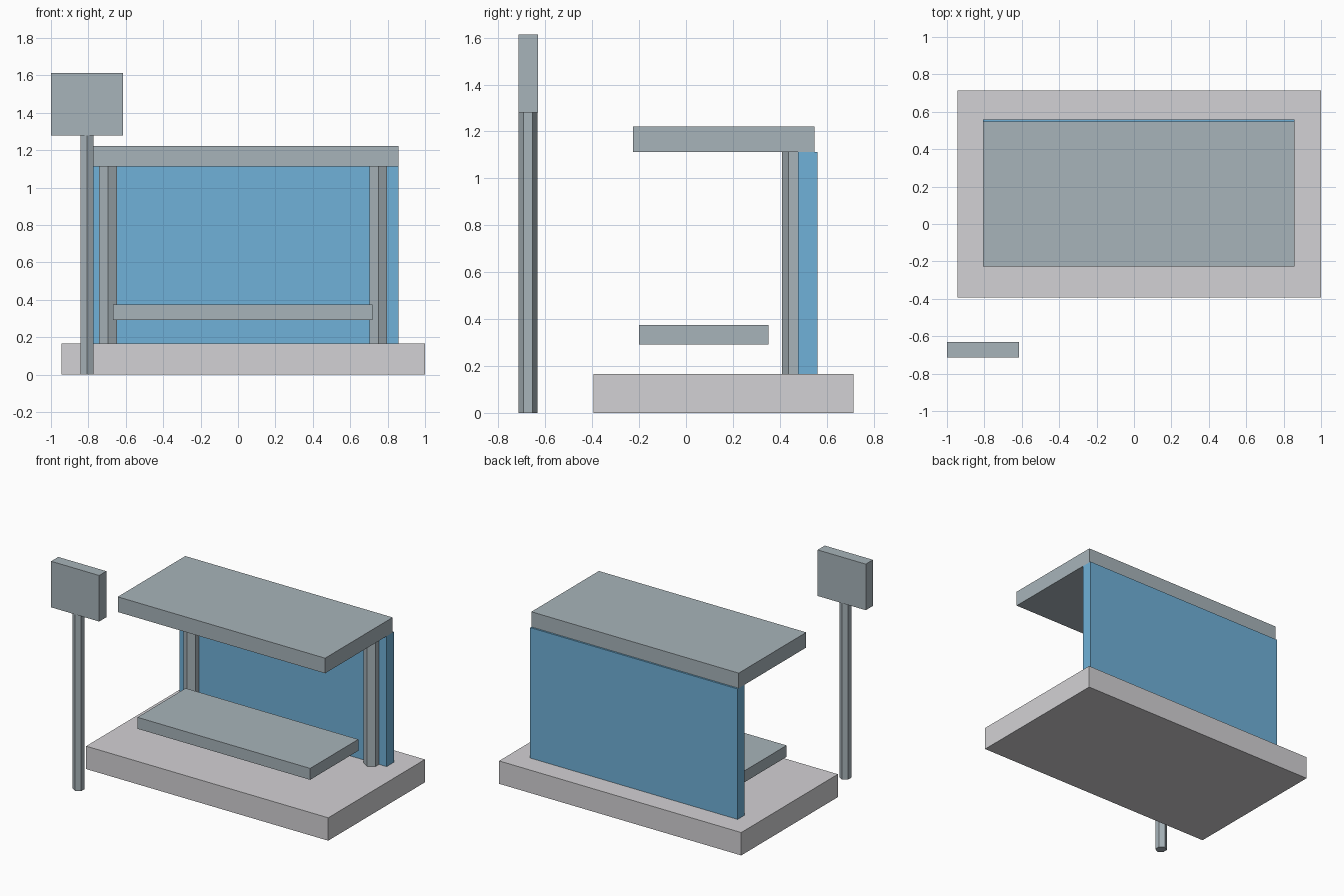
import bpy
import math

# Remove the default cube only
default = bpy.data.objects.get("Cube")
if default:
    bpy.data.objects.remove(default, do_unlink=True)


def make_material(name, rgb):
    mat = bpy.data.materials.new(name)
    mat.use_nodes = True
    color = (*rgb, 1.0)
    mat.diffuse_color = color
    mat.node_tree.nodes["Principled BSDF"].inputs["Base Color"].default_value = color
    return mat


concrete = make_material("concrete grey", (0.65, 0.64, 0.66))
metal = make_material("blue grey metal", (0.39, 0.455, 0.49))
glass = make_material("blue glass", (0.16, 0.44, 0.69))


def finish(obj, name, mat):
    obj.name = obj.data.name = name
    obj.data.materials.append(mat)
    return obj


def box(name, mat, x, y, z):
    """Axis-aligned box from (low, high) ranges."""
    ranges = (x, y, z)
    bpy.ops.mesh.primitive_cube_add(size=1, location=[(a + b) / 2 for a, b in ranges])
    obj = bpy.context.object
    for v in obj.data.vertices:
        for i, (a, b) in enumerate(ranges):
            v.co[i] *= b - a
    return finish(obj, name, mat)


def hex_post(name, mat, x, y, radius, z):
    """Six-sided upright post with a corner towards the front."""
    low, high = z
    bpy.ops.mesh.primitive_cylinder_add(vertices=6, radius=radius, depth=high - low,
                                        location=(x, y, (low + high) / 2))
    return finish(bpy.context.object, name, mat)


# Platform
box("platform", concrete, (-0.943, 1.0), (-0.394, 0.714), (0, 0.166))

# Shelter: rear glass wall, roof and bench
box("back_wall", glass, (-0.806, 0.858), (0.478, 0.56), (0.15, 1.112))
box("roof", metal, (-0.806, 0.858), (-0.227, 0.547), (1.112, 1.222))
box("bench_seat", metal, (-0.667, 0.719), (-0.2, 0.352), (0.292, 0.375))

# Roof posts in front of the wall
for side, x in (("right", -0.695), ("left", 0.75)):
    hex_post(side + "_roof_post", metal, x, 0.464, 0.055, (0.01, 1.115))

# Free-standing stop sign
hex_post("sign_pole", metal, -0.807, -0.674, 0.04, (0, 1.285))
box("sign_board", metal, (-1.0, -0.614), (-0.714, -0.632), (1.28, 1.614))
